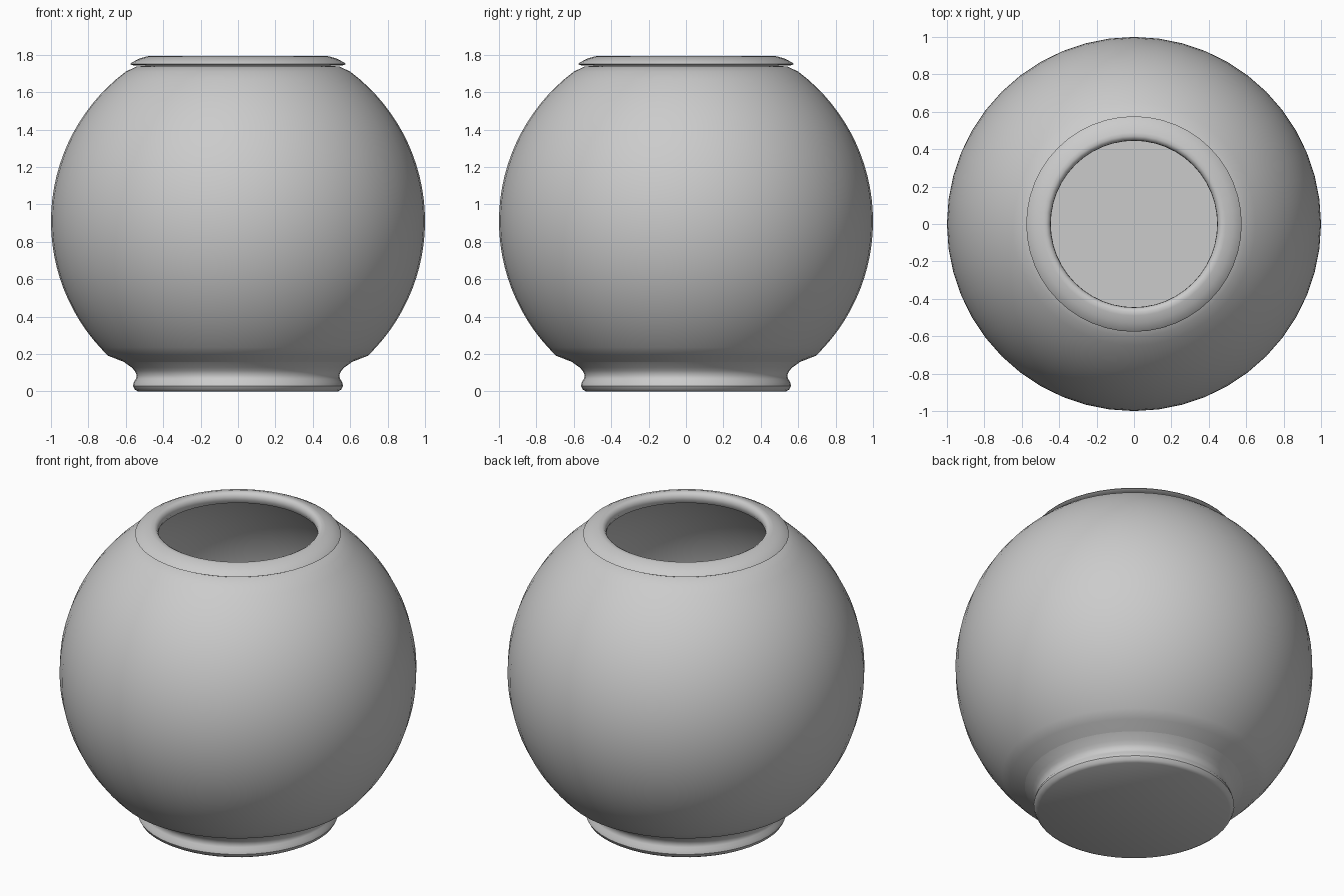
import bpy, bmesh, math

if "Cube" in bpy.data.objects:
    bpy.data.objects.remove(bpy.data.objects["Cube"])

SEGMENTS = 48
CENTRE_Z = 0.91


def arc(radius, low, high, steps):
    """Points along the round belly, angles in degrees from the equator."""
    pts = []
    for i in range(steps + 1):
        a = math.radians(low + (high - low) * i / steps)
        pts.append((radius * math.cos(a), CENTRE_Z + radius * math.sin(a)))
    return pts


def lathe(name, profile):
    """Revolve an (r, z) profile around the z axis; ends on the axis are welded."""
    bm = bmesh.new()
    verts = [bm.verts.new((r, 0, z)) for r, z in profile]
    edges = [bm.edges.new(pair) for pair in zip(verts, verts[1:])]
    bmesh.ops.spin(bm, geom=verts + edges, axis=(0, 0, 1), cent=(0, 0, 0),
                   angle=math.tau, steps=SEGMENTS, use_duplicate=False)
    bmesh.ops.remove_doubles(bm, verts=bm.verts, dist=0.0005)
    bmesh.ops.recalc_face_normals(bm, faces=bm.faces)
    mesh = bpy.data.meshes.new(name)
    bm.to_mesh(mesh)
    bm.free()
    obj = bpy.data.objects.new(name, mesh)
    bpy.context.collection.objects.link(obj)
    bpy.context.view_layer.objects.active = obj
    obj.select_set(True)
    bpy.ops.object.shade_smooth_by_angle(angle=math.radians(40))
    obj.select_set(False)
    return obj


# Flat base with a rounded foot ring and a pinched waist
foot = [(0, 0), (0.535, 0), (0.552, 0.01), (0.562, 0.03), (0.557, 0.05),
        (0.546, 0.066), (0.541, 0.085), (0.552, 0.11), (0.59, 0.15)]

# Round belly
belly = arc(1.0, -46, 53, 28)

# Shoulder closing in under the overhanging lip, then the lip itself
lip = [(0.545, 1.736), (0.485, 1.742), (0.53, 1.742), (0.565, 1.744),
       (0.576, 1.75), (0.57, 1.757), (0.53, 1.778), (0.49, 1.791),
       (0.47, 1.793), (0.455, 1.785), (0.447, 1.77), (0.445, 1.75)]

# Thin inner wall and floor
inside = [(0.46, 1.725)] + arc(0.97, 55, -50, 28) + [(0.53, 0.1), (0.5, 0.03), (0, 0.03)]

lathe("fish_bowl", foot + belly + lip + inside)
